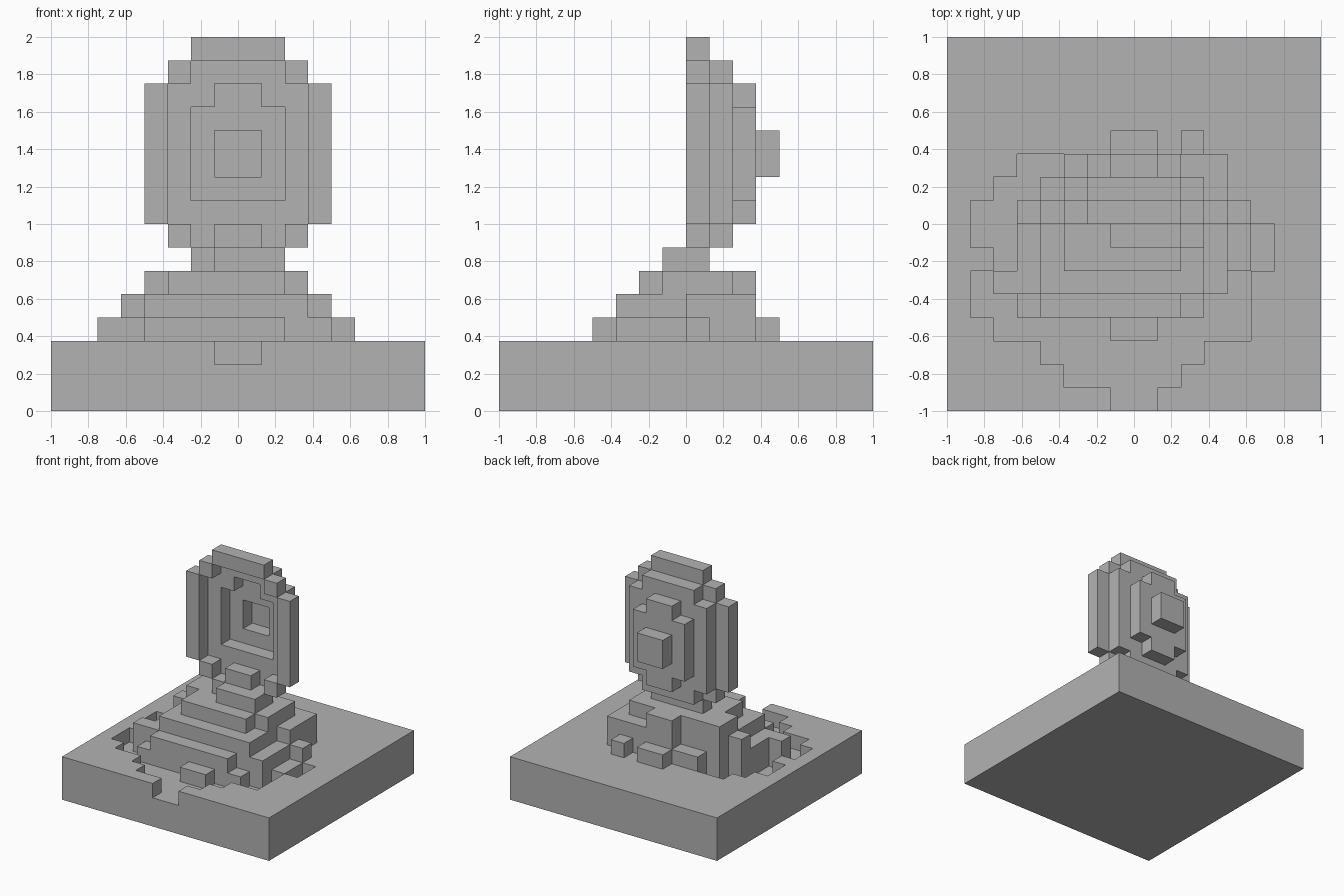
import bpy, bmesh
from mathutils import Vector

UNIT = 0.125  # edge length of one block

if "Cube" in bpy.data.objects:
    bpy.data.objects.remove(bpy.data.objects["Cube"])

grey = bpy.data.materials.new("stone_grey")
grey.use_nodes = True
colour = (0.448, 0.448, 0.448, 1)
grey.diffuse_color = colour
grey.node_tree.nodes["Principled BSDF"].inputs["Base Color"].default_value = colour


def box(x0, x1, y0, y1, z0, z1):
    """All block cells inside a box, in block units."""
    return {(x, y, z) for x in range(x0, x1) for y in range(y0, y1) for z in range(z0, z1)}


def both_sides(x0, x1, *rest):
    return box(x0, x1, *rest) | box(-x1, -x0, *rest)


def build(name, cells):
    """Skin the cells with their outer faces and merge the flat areas."""
    bm = bmesh.new()
    for cell in cells:
        centre = Vector(cell) + Vector((0.5, 0.5, 0.5))
        for axis in range(3):
            for sign in (-1, 1):
                near = list(cell)
                near[axis] += sign
                if tuple(near) in cells:
                    continue
                n, u = Vector(), Vector()
                n[axis] = sign / 2
                u[(axis + 1) % 3] = 0.5
                v = n.cross(u) * 2
                corners = (-u - v, u - v, u + v, v - u)
                bm.faces.new([bm.verts.new((centre + n + c) * UNIT) for c in corners])
    bmesh.ops.remove_doubles(bm, verts=bm.verts[:], dist=UNIT / 50)
    bmesh.ops.dissolve_limit(bm, angle_limit=0.01, verts=bm.verts[:], edges=bm.edges[:])
    mesh = bpy.data.meshes.new(name)
    bm.to_mesh(mesh)
    bm.free()
    mesh.materials.append(grey)
    bpy.context.collection.objects.link(bpy.data.objects.new(name, mesh))


# Square base with a ragged shallow pit: one x range per row, front to back
base = box(-8, 8, -8, 8, 0, 3)
pit_rows = [(-1, 1), (-3, 2), (-4, 3), (-6, 5), (-7, 5), (-7, 5),
            (-6, 6), (-7, 6), (-7, 4), (-6, 4), (-5, 4)]
for row, (left, right) in enumerate(pit_rows):
    base -= box(left, right, row - 8, row - 7, 2, 3)
build("base", base)

# Stepped mound standing in the pit: footprints grouped by terrace height
terraces = {
    3: [(-5, -4, -4, -3), (-1, 1, -5, -4), (2, 3, -4, -3), (4, 5, -2, 0)],
    4: [(-4, 2, -4, -3), (-5, 4, -3, 0), (4, 5, 0, 1), (-6, -5, -3, -2),
        (-3, -1, 2, 3), (-1, 1, 3, 4), (2, 3, 3, 4)],
    5: [(-4, 3, -3, 0), (-5, 4, 0, 1), (3, 4, 0, 3), (1, 3, 2, 3)],
    6: [(-3, 2, -2, -1), (-3, 3, -1, 0), (-4, 3, 0, 2), (-1, 1, 2, 3)],
    7: [(-1, 2, -1, 0), (-2, 2, 0, 1)],
}
mound = set()
for top, footprints in terraces.items():
    for footprint in footprints:
        mound |= box(*footprint, 2, top)
build("mound", mound)

# Outer rim of the upright dish, with a small foot in the middle
rim = both_sides(3, 4, 0, 1, 8, 14)
rim |= both_sides(2, 3, 0, 1, 14, 15) | both_sides(2, 3, 0, 1, 7, 8)
rim |= box(-2, 2, 0, 1, 15, 16) | box(-1, 1, 0, 1, 7, 8)
build("dish_rim", rim)

# Dish plate with a stepped opening
plate = box(-3, 3, 1, 2, 8, 14) | box(-2, 2, 1, 2, 7, 15)
plate -= box(-2, 2, 1, 2, 9, 13) | box(-1, 1, 1, 2, 13, 14)
build("dish_plate", plate)

# Inner plate closes the opening and leaves a square recess
inner = box(-2, 2, 2, 3, 9, 13) | box(-1, 1, 2, 3, 8, 14)
inner -= box(-1, 1, 2, 3, 10, 12)
build("dish_inner_plate", inner)

# Block at the back of the recess
build("dish_back_block", box(-1, 1, 3, 4, 10, 12))
